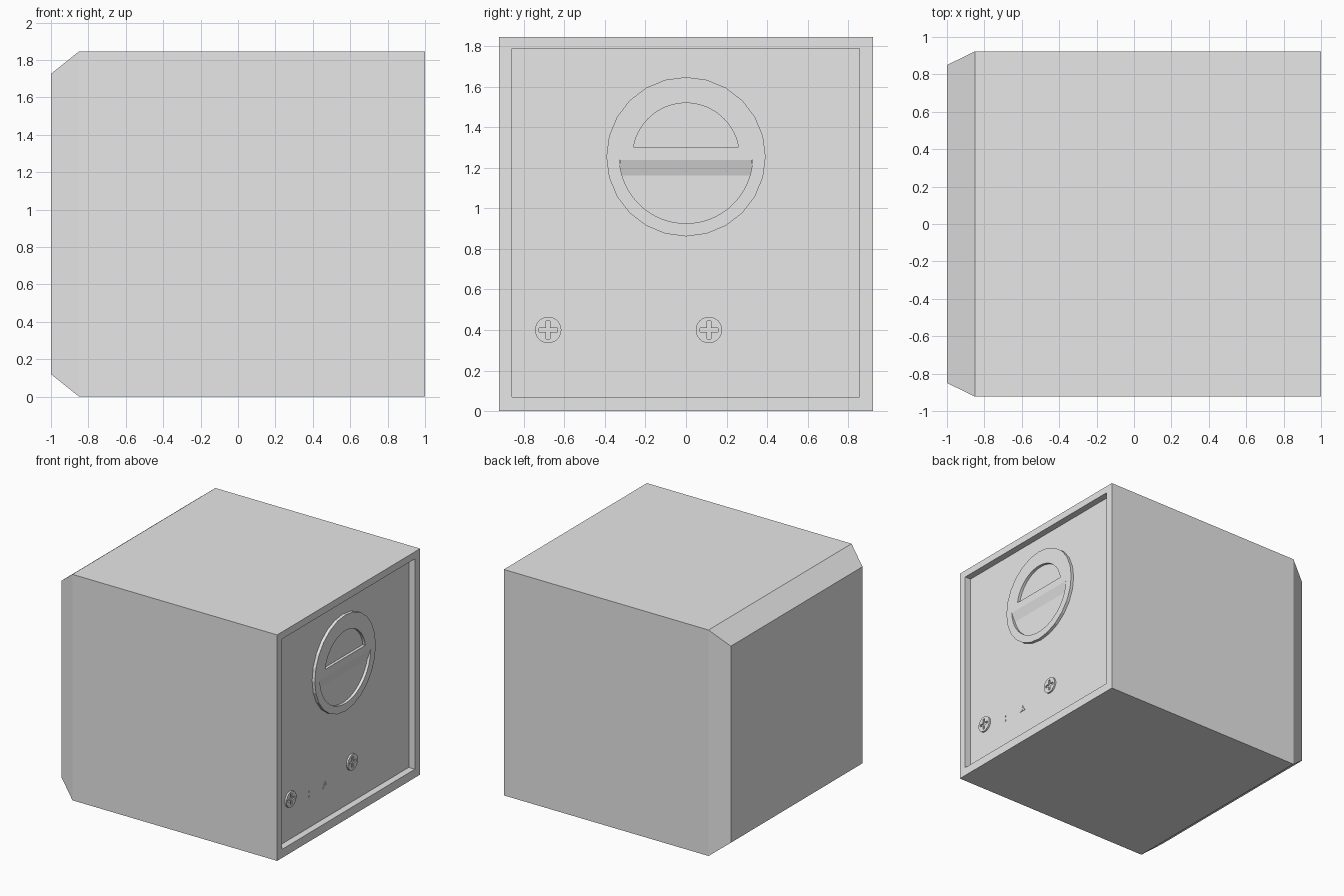
import bpy, bmesh
from math import cos, sin, pi, asin

if "Cube" in bpy.data.objects:
    bpy.data.objects.remove(bpy.data.objects["Cube"], do_unlink=True)

grey = bpy.data.materials.new("light grey")
grey.use_nodes = True
grey.diffuse_color = (0.8, 0.8, 0.8, 1)
grey.node_tree.nodes["Principled BSDF"].inputs["Base Color"].default_value = (0.8, 0.8, 0.8, 1)

PANEL = 0.945          # x of the recessed panel
DIAL = PANEL + 0.025   # x of the dial face
MID = 1.255            # height of the dial centre


def loft(name, rings):
    """Skin a list of equal-length rings and cap both ends."""
    bm = bmesh.new()
    loops = [[bm.verts.new(p) for p in ring] for ring in rings]
    n = len(loops[0])
    for a, b in zip(loops, loops[1:]):
        for i in range(n):
            j = (i + 1) % n
            bm.faces.new((a[i], a[j], b[j], b[i]))
    bm.faces.new(loops[0])
    bm.faces.new(loops[-1])
    bmesh.ops.recalc_face_normals(bm, faces=bm.faces)
    mesh = bpy.data.meshes.new(name)
    bm.to_mesh(mesh)
    bm.free()
    mesh.materials.append(grey)
    obj = bpy.data.objects.new(name, mesh)
    bpy.context.collection.objects.link(obj)
    return obj


def plate(name, outline, x0, x1):
    """Extrude a (y, z) outline along x."""
    return loft(name, [[(x, y, z) for y, z in outline] for x in (x0, x1)])


def rect(y0, y1, z0, z1):
    return [(y0, z0), (y1, z0), (y1, z1), (y0, z1)]


def arc(cy, cz, r, start, end, n):
    steps = [start + (end - start) * i / n for i in range(n + 1)]
    return [(cy + r * cos(t), cz + r * sin(t)) for t in steps]


def disc(cy, cz, r, n):
    return arc(cy, cz, r, 0, 2 * pi, n)[:-1]


def cut(target, cutter):
    """Subtract the cutter, then discard it."""
    cutter.hide_render = True
    mod = target.modifiers.new("cut", "BOOLEAN")
    mod.operation = "DIFFERENCE"
    mod.solver = "EXACT"
    mod.object = cutter
    bpy.context.view_layer.objects.active = target
    bpy.ops.object.modifier_apply(modifier=mod.name)
    bpy.data.objects.remove(cutter, do_unlink=True)


# Housing: chamfered back, straight walls, rim and recessed panel
full = rect(-0.923, 0.923, 0, 1.846)
inner = rect(-0.858, 0.855, 0.07, 1.788)
small = rect(-0.85, 0.85, 0.12, 1.726)
sections = [(-1, small), (-0.85, full), (1, full), (1, inner), (PANEL, inner)]
loft("housing", [[(x, y, z) for y, z in ring] for x, ring in sections])

# Dial with a half-moon pocket above the grip and a sloped pocket below
dial = plate("dial", disc(0, MID, 0.393, 24), PANEL - 0.01, DIAL)
a = asin(0.045 / 0.263)
cut(dial, plate("upper_cutter", arc(0, MID + 0.002, 0.263, a, pi - a, 28), DIAL - 0.023, DIAL + 0.02))

a = asin(0.015 / 0.329)
lower = arc(0, MID, 0.329, pi + a, 2 * pi - a, 32)
cut(dial, plate("lower_cutter", lower, DIAL - 0.023, DIAL + 0.02))
ramp = [(DIAL - 0.024, 1.158), (DIAL, 1.24), (DIAL - 0.024, 1.24)]
loft("dial_ramp", [[(x, y, z) for x, z in ramp] for y in (-0.325, 0.325)])

# Cross-head screws
for side, cy in (("left", 0.113), ("right", -0.68)):
    cz, w, l = 0.4, 0.01, 0.045
    screw = plate(side + "_screw", disc(cy, cz, 0.065, 24), PANEL - 0.01, PANEL + 0.014)
    quarter = [(w, w), (w, l), (-w, l), (-w, w), (-l, w), (-l, -w)]
    cross = quarter + [(-y, -z) for y, z in quarter]
    outline = [(cy + y, cz + z) for y, z in cross]
    cut(screw, plate("cross_cutter", outline, PANEL + 0.002, PANEL + 0.03))

# Small raised marks: two dots and a warning triangle
for i, cz in enumerate((0.325, 0.364)):
    plate(f"mark_dot_{i + 1}", rect(-0.44, -0.427, cz - 0.005, cz + 0.005), PANEL - 0.002, PANEL + 0.004)

ty = -0.226
triangle = plate("warning_triangle", [(ty - 0.029, 0.32), (ty + 0.029, 0.32), (ty, 0.372)],
                 PANEL - 0.002, PANEL + 0.004)
cut(triangle, plate("stroke_cutter", [(ty - 0.003, 0.334), (ty + 0.003, 0.334), (ty + 0.005, 0.355), (ty - 0.005, 0.355)],
                    PANEL + 0.001, PANEL + 0.01))
cut(triangle, plate("point_cutter", rect(ty - 0.003, ty + 0.003, 0.325, 0.33), PANEL + 0.001, PANEL + 0.01))
